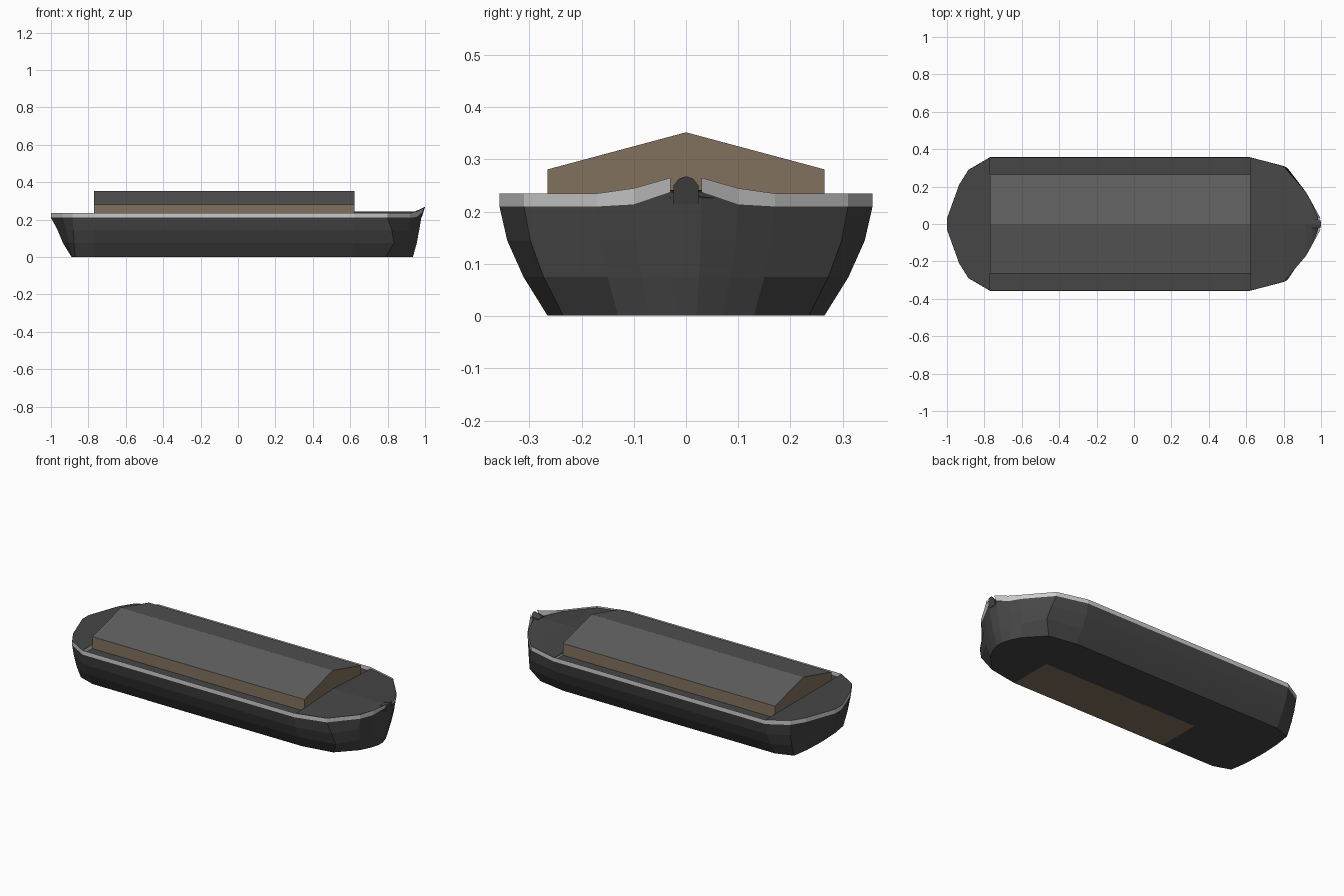
import bpy, bmesh
from mathutils import Vector

if "Cube" in bpy.data.objects:
    bpy.data.objects.remove(bpy.data.objects["Cube"])


def material(name, rgb):
    m = bpy.data.materials.new(name)
    m.diffuse_color = (*rgb, 1)
    m.use_nodes = True
    m.node_tree.nodes["Principled BSDF"].inputs["Base Color"].default_value = m.diffuse_color
    return m


DARK = material("dark_hull", (0.062, 0.062, 0.062))
ROOF = material("roof_grey", (0.11, 0.11, 0.11))
LIGHT = material("light_trim", (0.56, 0.56, 0.56))
TAN = material("tan_wall", (0.225, 0.167, 0.112))


def make(name, verts, faces, mats, indices=None, recalc=True):
    me = bpy.data.meshes.new(name)
    me.from_pydata(verts, [], faces)
    for m in mats:
        me.materials.append(m)
    for i, p in enumerate(me.polygons):
        p.material_index = indices[i] if indices else 0
    if recalc:
        bm = bmesh.new()
        bm.from_mesh(me)
        bmesh.ops.recalc_face_normals(bm, faces=bm.faces)
        bm.to_mesh(me)
        bm.free()
    ob = bpy.data.objects.new(name, me)
    bpy.context.collection.objects.link(ob)
    return ob


def loft(rings):
    """Quads between closed rings of equal length."""
    n = len(rings[0])
    verts = [v for r in rings for v in r]
    faces = [(k * n + i, k * n + (i + 1) % n, (k + 1) * n + (i + 1) % n, (k + 1) * n + i)
             for k in range(len(rings) - 1) for i in range(n)]
    return verts, faces


# Stations stern to bow: top x, top y, bottom x, bottom y, lift of trim top, lift of trim foot
STATIONS = [
    (-1.00, .03, -.89, .02, 0, 0),
    (-.935, .21, -.885, .13, 0, 0),
    (-.885, .29, -.87, .23, 0, 0),
    (-.77, .357, -.77, .265, 0, 0),
    (.62, .357, .62, .265, 0, 0),
    (.80, .31, .79, .235, 0, 0),
    (.92, .17, .89, .13, 0, 0),
    (.955, .10, .92, .07, .01, .004),
    (.985, .03, .935, .02, .03, .028),
]


def ring(z, fx, fy, lift=None, flare=0, bulge=0):
    side = []
    for i, (tx, ty, bx, by, l1, l2) in enumerate(STATIONS):
        up = 0 if lift is None else (l1, l2)[lift]
        x = bx + (tx - bx) * fx + flare * l1 + (bulge if i == 5 else 0)
        side.append(Vector((x, by + (ty - by) * fy, z + up)))
    return side + [Vector((v.x, -v.y, v.z)) for v in reversed(side)]


# Hull: planked levels with a flat bottom
rings = [ring(.001, 0, 0), ring(.075, .42, .5, bulge=.04),
         ring(.145, .68, .84, bulge=.025), ring(.21, 1, 1, 1)]
v, f = loft(rings)
f.append(tuple(range(len(rings[0]))))
make("hull", v, f, [DARK])

# Light trim band, open where the stem passes through
half = len(STATIONS)
v, f = loft([ring(.21, 1, 1, 1), ring(.235, 1, 1, 0, .4)])
f.pop(half - 1)
make("rail_band", v, f, [LIGHT])


def deck(name, first, last, edge_z, mid_z):
    """Deck between two stations, made of a port and a starboard half."""
    cols = []
    for tx, ty, *_ in STATIONS[first:last + 1]:
        cols.append([Vector((tx, ty * .998, edge_z)), Vector((tx, 0, mid_z)),
                     Vector((tx, -ty * .998, edge_z))])
    verts = [p for c in cols for p in c]
    faces = [(3 * i + k, 3 * i + 1 + k, 3 * i + 4 + k, 3 * i + 3 + k)
             for i in range(len(cols) - 1) for k in (0, 1)]
    make(name, verts, [tuple(reversed(q)) for q in faces] if
         (verts[1] - verts[0]).cross(verts[3] - verts[0]).z < 0 else faces, [DARK], recalc=False)


# Raised stern deck and foredeck, with sunken side walkways between them
deck("stern_deck", 0, 3, .234, .234)
deck("side_walkway", 3, 4, .211, .211)
deck("foredeck", 4, half - 1, .226, .243)

# Light steps from the decks down to the walkways
for name, x, h in (("stern_step", -.77, .234), ("bow_step", .62, .226)):
    for s in (1, -1):
        pts = [(x, s * .356, .211), (x, s * .26, .211), (x, s * .26, h), (x, s * .356, h)]
        make(name, pts, [(0, 1, 2, 3)], [LIGHT])

# Rounded stem head at the bow
prof = [(-.024, .215), (-.024, .25), (-.014, .263), (0, .268), (.014, .263), (.024, .25), (.024, .215)]
back = [Vector((.95, y, min(z, .245))) for y, z in prof]
front = [Vector((.984 + max(0, z - .215) * .3, y, z)) for y, z in prof]
v, f = loft([back, front])
f += [tuple(range(7)), tuple(range(7, 14))]
make("stem_head", v, f, [DARK])

# Cabin: gabled prism with tan walls and grey roof slopes
prof = [(-.265, .2), (.265, .2), (.265, .281), (0, .352), (-.265, .281)]
v, f = loft([[Vector((x, y, z)) for y, z in prof] for x in (-.77, .622)])
f += [tuple(range(5)), tuple(range(5, 10))]
make("cabin", v, f, [TAN, ROOF], [0, 0, 1, 1, 0, 0, 0])

# Tan panel on the underside
v = [(-.42, -.265, 0), (.61, -.265, 0), (.61, 0, 0), (-.42, 0, 0)]
make("bottom_panel", v, [(0, 1, 2, 3)], [TAN], recalc=False)
